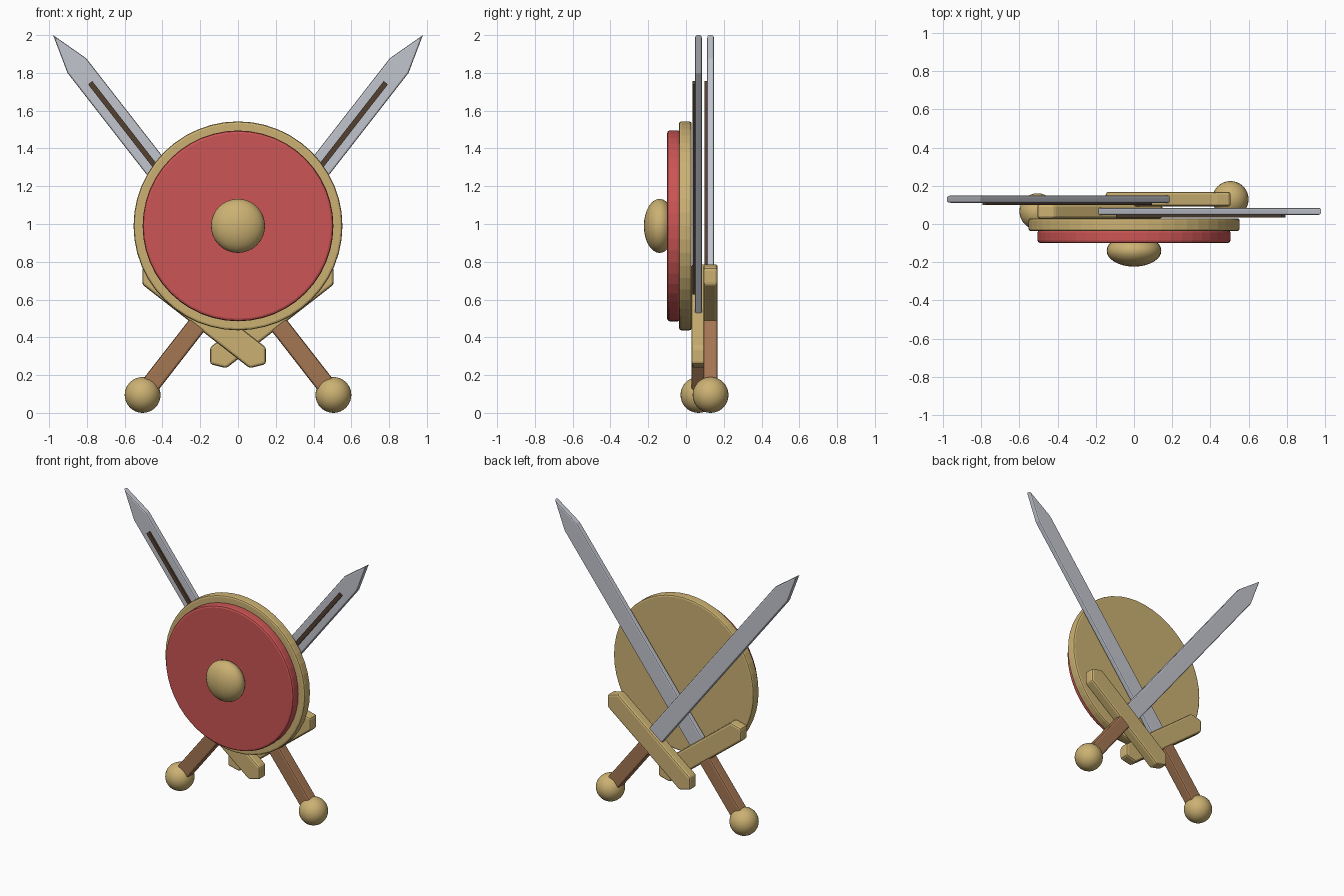
import bpy, bmesh, math
from mathutils import Matrix

if "Cube" in bpy.data.objects:
    bpy.data.objects.remove(bpy.data.objects["Cube"])


def material(name, rgb):
    m = bpy.data.materials.new(name)
    m.diffuse_color = (*rgb, 1)
    m.use_nodes = True
    m.node_tree.nodes["Principled BSDF"].inputs["Base Color"].default_value = m.diffuse_color
    return m


GOLD = material("gold", (0.60, 0.44, 0.17))
RED = material("red paint", (0.60, 0.09, 0.09))
STEEL = material("steel", (0.54, 0.56, 0.62))
LEATHER = material("brown leather", (0.37, 0.18, 0.085))
DARK = material("dark groove", (0.085, 0.05, 0.03))

# Lean of the swords and the pommel position they start from
LEAN = math.atan2(1.484, 1.905)
C, S = math.cos(LEAN), math.sin(LEAN)
BASE_X, BASE_Z = -0.505, 0.095


def finish(name, bm, mat, smooth=False):
    bmesh.ops.recalc_face_normals(bm, faces=bm.faces)
    for f in bm.faces:
        f.smooth = smooth
    me = bpy.data.meshes.new(name)
    bm.to_mesh(me)
    bm.free()
    me.materials.append(mat)
    ob = bpy.data.objects.new(name, me)
    bpy.context.collection.objects.link(ob)
    return ob


def sword_prism(name, outline, y, depth, side, mat, bevel=0, all_edges=False):
    """Extrude an (across, along) outline through y, leaning like the sword."""
    bm = bmesh.new()
    verts = [bm.verts.new((side * (BASE_X + s * C + t * S), y - depth / 2,
                           BASE_Z - s * S + t * C)) for s, t in outline]
    face = bm.faces.new(verts)
    ext = bmesh.ops.extrude_face_region(bm, geom=[face], use_keep_orig=True)
    new = [g for g in ext["geom"] if isinstance(g, bmesh.types.BMVert)]
    bmesh.ops.translate(bm, verts=new, vec=(0, depth, 0))
    bmesh.ops.recalc_face_normals(bm, faces=bm.faces)
    if bevel:
        edges = [e for e in bm.edges if all_edges
                 or abs(e.verts[0].co.y - e.verts[1].co.y) < 1e-5]
        bmesh.ops.bevel(bm, geom=edges, offset=bevel, segments=2,
                        profile=0.5, affect='EDGES', clamp_overlap=True)
    return finish(name, bm, mat)


def ball(name, loc, radii, mat):
    bm = bmesh.new()
    bmesh.ops.create_uvsphere(bm, u_segments=32, v_segments=16, radius=1)
    bm.transform(Matrix.Translation(loc) @ Matrix.Diagonal((*radii, 1)))
    return finish(name, bm, mat, smooth=True)


def disc(name, radius, y0, y1, mat, bevel):
    bm = bmesh.new()
    bmesh.ops.create_cone(bm, cap_ends=True, segments=48, radius1=radius,
                          radius2=radius, depth=y1 - y0)
    rim = [e for e in bm.edges if any(len(f.verts) > 4 for f in e.link_faces)]
    bmesh.ops.bevel(bm, geom=rim, offset=bevel, segments=2, profile=0.5,
                    affect='EDGES')
    bm.transform(Matrix.Translation((0, (y0 + y1) / 2, 0.99))
                 @ Matrix.Rotation(math.pi / 2, 4, 'X'))
    return finish(name, bm, mat)


def rect(half, low, high):
    return [(-half, low), (half, low), (half, high), (-half, high)]


# Round shield with rim and centre boss
disc("shield_rim", 0.553, -0.037, 0.030, GOLD, 0.012)
disc("shield_face", 0.505, -0.100, -0.030, RED, 0.014)
ball("shield_boss", (0, -0.140, 0.99), (0.143, 0.083, 0.143), GOLD)

# Two crossed swords, one behind the other
for label, side, y in (("front", 1, 0.066), ("rear", -1, 0.130)):
    blade = [(-0.063, 0.58), (0.063, 0.58), (0.063, 2.21),
             (0, 2.415), (-0.063, 2.21)]
    sword_prism(label + "_blade", blade, y, 0.038, side, STEEL, 0.009)
    # dark groove strip on the front of the blade
    sword_prism(label + "_blade_groove", rect(0.014, 0.685, 2.095), y - 0.022,
                0.018, side, DARK)
    guard = [(-0.36, 0.46), (0.36, 0.46), (0.415, 0.53),
             (0.36, 0.60), (-0.36, 0.60), (-0.415, 0.53)]
    sword_prism(label + "_guard", guard, y, 0.076, side, GOLD, 0.014, True)
    sword_prism(label + "_grip", rect(0.05, 0.04, 0.475), y, 0.076, side,
                LEATHER, 0.012, True)
    ball(label + "_pommel", (side * BASE_X, y, BASE_Z), (0.095,) * 3, GOLD)
